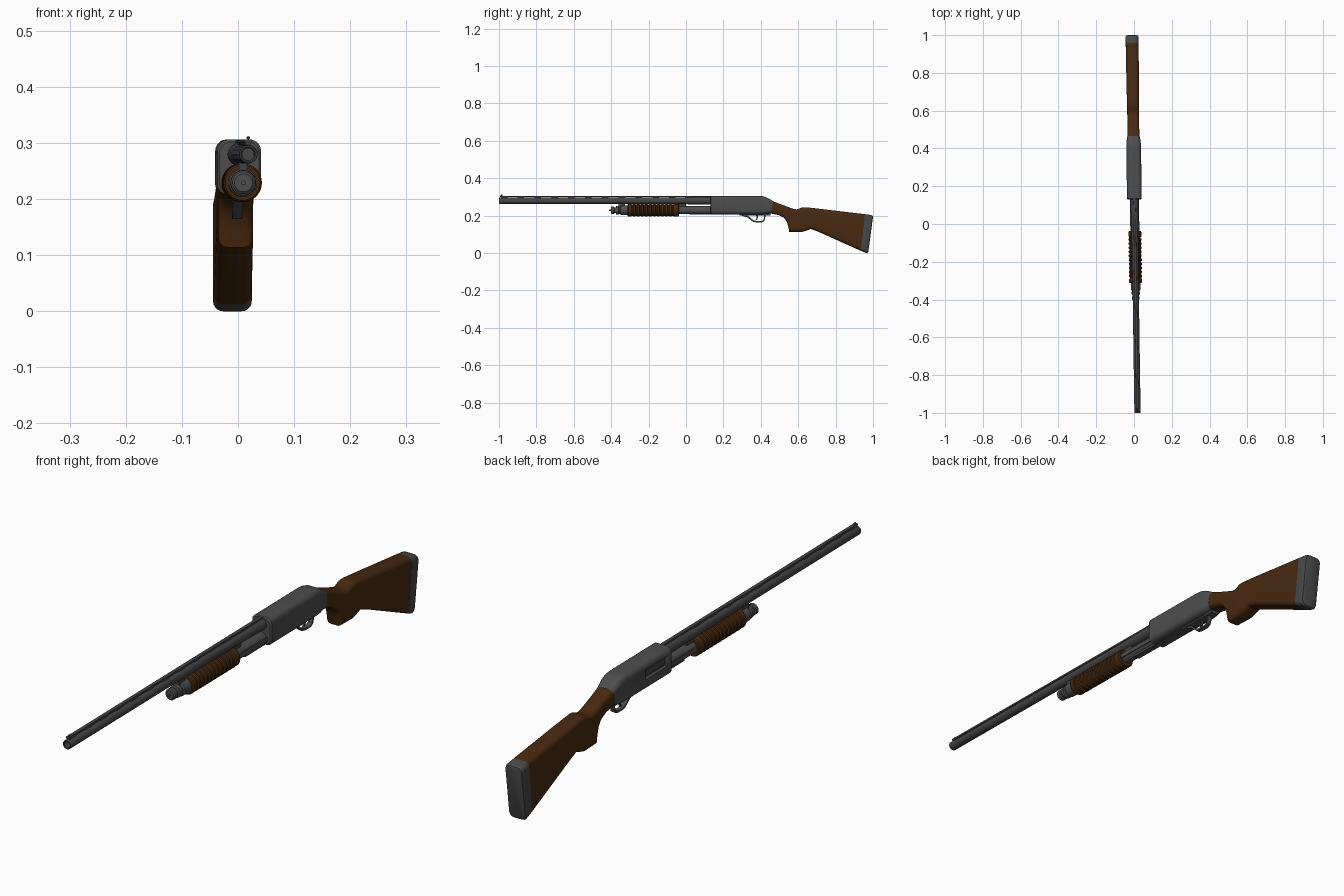
import bpy, bmesh, math
from mathutils import Vector


def material(name, r, g, b):
    m = bpy.data.materials.new(name)
    m.diffuse_color = (r, g, b, 1)
    return m


STEEL = material("receiver steel", 0.075, 0.075, 0.075)
DARK = material("barrel steel", 0.06, 0.06, 0.061)
WOOD = material("dark walnut", 0.066, 0.022, 0.005)
RUBBER = material("butt rubber", 0.065, 0.065, 0.067)


def skew(x, y, z):
    # the whole gun lies very slightly turned about z
    return (x + 0.004 - 0.0145 * y, y, z)


def rings_to_object(name, rings, mat, angle=35):
    bm = bmesh.new()
    vs = [[bm.verts.new(skew(*p)) for p in ring] for ring in rings]
    n = len(vs[0])
    for a, b in zip(vs, vs[1:]):
        for i in range(n):
            j = (i + 1) % n
            bm.faces.new((a[i], a[j], b[j], b[i]))
    bm.faces.new(vs[0])
    bm.faces.new(list(reversed(vs[-1])))
    bmesh.ops.recalc_face_normals(bm, faces=bm.faces)
    me = bpy.data.meshes.new(name)
    bm.to_mesh(me)
    bm.free()
    me.materials.append(mat)
    ob = bpy.data.objects.new(name, me)
    bpy.context.collection.objects.link(ob)
    bpy.ops.object.select_all(action='DESELECT')
    ob.select_set(True)
    bpy.context.view_layer.objects.active = ob
    bpy.ops.object.shade_smooth_by_angle(angle=math.radians(angle))
    return ob


def lathe(name, prof, zc, mat, sides=32):
    # prof: (y, radius) along the gun axis
    rings = [[(r * math.cos(2 * math.pi * i / sides), y, zc + r * math.sin(2 * math.pi * i / sides))
              for i in range(sides)] for y, r in prof]
    return rings_to_object(name, rings, mat)


def loft(name, sections, mat, r=0.018, seg=5, angle=35):
    # section: top y, top z, bottom y, bottom z, half width -> rounded rectangle
    rings = []
    for ty, tz, by, bz, w in sections:
        t, b = Vector((0, ty, tz)), Vector((0, by, bz))
        mid, up, h = (t + b) / 2, (t - b).normalized(), (t - b).length / 2
        rr = min(r, w * 0.95, h * 0.95)
        ring = []
        for k, (sx, sz) in enumerate(((1, 1), (-1, 1), (-1, -1), (1, -1))):
            for i in range(seg + 1):
                a = math.pi / 2 * (k + i / seg)
                x = sx * (w - rr) + rr * math.cos(a)
                p = mid + up * (sz * (h - rr) + rr * math.sin(a))
                ring.append((x, p.y, p.z))
        rings.append(ring)
    return rings_to_object(name, rings, mat, angle)


def bar(name, y0, y1, z0, z1, w, mat, r=0.002):
    return loft(name, [(y0, z1, y0, z0, w), (y1, z1, y1, z0, w)], mat, r, 2)


# receiver with ejection port on the -x side
receiver = loft("receiver", [
    (0.13, 0.302, 0.13, 0.211, 0.035), (0.134, 0.306, 0.134, 0.207, 0.039),
    (0.385, 0.306, 0.385, 0.207, 0.039), (0.41, 0.304, 0.405, 0.207, 0.039),
    (0.43, 0.298, 0.422, 0.208, 0.038), (0.45, 0.287, 0.438, 0.210, 0.036),
    (0.467, 0.277, 0.453, 0.212, 0.034)], STEEL, 0.02)
cutter = bar("port_cutter", 0.16, 0.285, 0.247, 0.283, 0.03, STEEL, 0.008)
cutter.location.x = -0.058
cut = receiver.modifiers.new("port", 'BOOLEAN')
cut.object = cutter
cut.solver = 'EXACT'
bpy.context.view_layer.objects.active = receiver
bpy.ops.object.modifier_apply(modifier="port")
bpy.data.objects.remove(cutter)
bolt = bar("bolt", 0.165, 0.28, 0.254, 0.276, 0.005, DARK, 0.003)
bolt.location.x = -0.029

# stock with pistol grip, and butt pad
loft("stock", [
    (0.465, 0.277, 0.452, 0.212, 0.033), (0.51, 0.260, 0.495, 0.203, 0.031),
    (0.55, 0.245, 0.525, 0.188, 0.031), (0.575, 0.236, 0.54, 0.165, 0.031),
    (0.59, 0.234, 0.547, 0.140, 0.031), (0.602, 0.236, 0.552, 0.114, 0.031),
    (0.622, 0.245, 0.62, 0.113, 0.032), (0.64, 0.245, 0.645, 0.120, 0.032),
    (0.67, 0.242, 0.668, 0.129, 0.032), (0.72, 0.236, 0.71, 0.113, 0.033),
    (0.957, 0.208, 0.935, 0.012, 0.034)], WOOD, 0.017)
loft("butt_pad", [
    (0.957, 0.208, 0.935, 0.012, 0.0345), (0.990, 0.204, 0.965, 0.0, 0.0345),
    (0.998, 0.199, 0.972, 0.003, 0.032), (1.0, 0.194, 0.975, 0.008, 0.028)], RUBBER, 0.018)

# barrel with open muzzle
lathe("barrel", [(-0.9, 0.011), (-0.998, 0.011), (-1.0, 0.013), (-1.0, 0.0155), (-0.996, 0.0165),
                 (-0.4, 0.0165), (-0.05, 0.0175), (0.08, 0.0205), (0.14, 0.0205)], 0.28, DARK)

# ventilated rib on posts, front bead
bar("sight_rib", -0.995, 0.14, 0.2995, 0.3065, 0.0065, DARK, 0.001)
for i in range(13):
    y = -0.99 + i * 0.09
    bar("rib_post_%d" % i, y, y + 0.035, 0.29, 0.301, 0.005, DARK, 0.001)
lathe("front_bead", [(-0.992, 0.0015), (-0.99, 0.003), (-0.982, 0.003), (-0.98, 0.0015)],
      0.309, DARK, 12)

# magazine tube, end cap with grooves and pin
lathe("magazine_tube", [(-0.33, 0.021), (0.14, 0.021)], 0.23, STEEL)
lathe("magazine_cap", [(-0.412, 0.004), (-0.402, 0.004), (-0.402, 0.016), (-0.398, 0.02),
                       (-0.385, 0.02), (-0.383, 0.015), (-0.375, 0.015), (-0.373, 0.022),
                       (-0.36, 0.023), (-0.357, 0.019), (-0.352, 0.019), (-0.349, 0.025),
                       (-0.30, 0.026)], 0.229, STEEL)
bar("barrel_lug", -0.36, -0.325, 0.235, 0.272, 0.007, DARK)
bar("barrel_support", -0.04, 0.0, 0.24, 0.272, 0.007, DARK)
for s in (-1, 1):
    rod = bar("action_bar", -0.05, 0.14, 0.221, 0.238, 0.002, STEEL, 0.001)
    rod.location.x = s * 0.022

# ribbed sliding forend
prof = [(-0.312, 0.026), (-0.312, 0.031), (-0.308, 0.034), (-0.292, 0.034)]
N = 11
step = 0.236 / N
for i in range(N):
    y = -0.29 + i * step
    prof += [(y, 0.0305), (y + 0.3 * step, 0.0305), (y + 0.45 * step, 0.0345),
             (y + 0.85 * step, 0.0345)]
prof += [(-0.05, 0.034), (-0.042, 0.034), (-0.038, 0.031), (-0.038, 0.02)]
lathe("forend", prof, 0.229, WOOD, 36)

# loading plate, trigger plate, guard and trigger
bar("loading_plate", 0.02, 0.29, 0.205, 0.215, 0.012, STEEL)
bar("trigger_plate", 0.285, 0.452, 0.201, 0.215, 0.016, STEEL)
loft("trigger_guard", [
    (0.30, 0.211, 0.292, 0.202, 0.009), (0.335, 0.197, 0.33, 0.190, 0.009),
    (0.347, 0.186, 0.341, 0.181, 0.009), (0.361, 0.175, 0.357, 0.168, 0.009),
    (0.376, 0.171, 0.374, 0.164, 0.009), (0.403, 0.171, 0.405, 0.164, 0.009),
    (0.413, 0.177, 0.419, 0.172, 0.009), (0.417, 0.190, 0.424, 0.190, 0.009),
    (0.419, 0.207, 0.428, 0.207, 0.009)], STEEL, 0.002, 2)
loft("trigger", [
    (0.372, 0.207, 0.384, 0.207, 0.004), (0.378, 0.194, 0.386, 0.194, 0.004),
    (0.376, 0.184, 0.382, 0.181, 0.004), (0.370, 0.177, 0.374, 0.175, 0.003)], DARK, 0.0015, 2)
